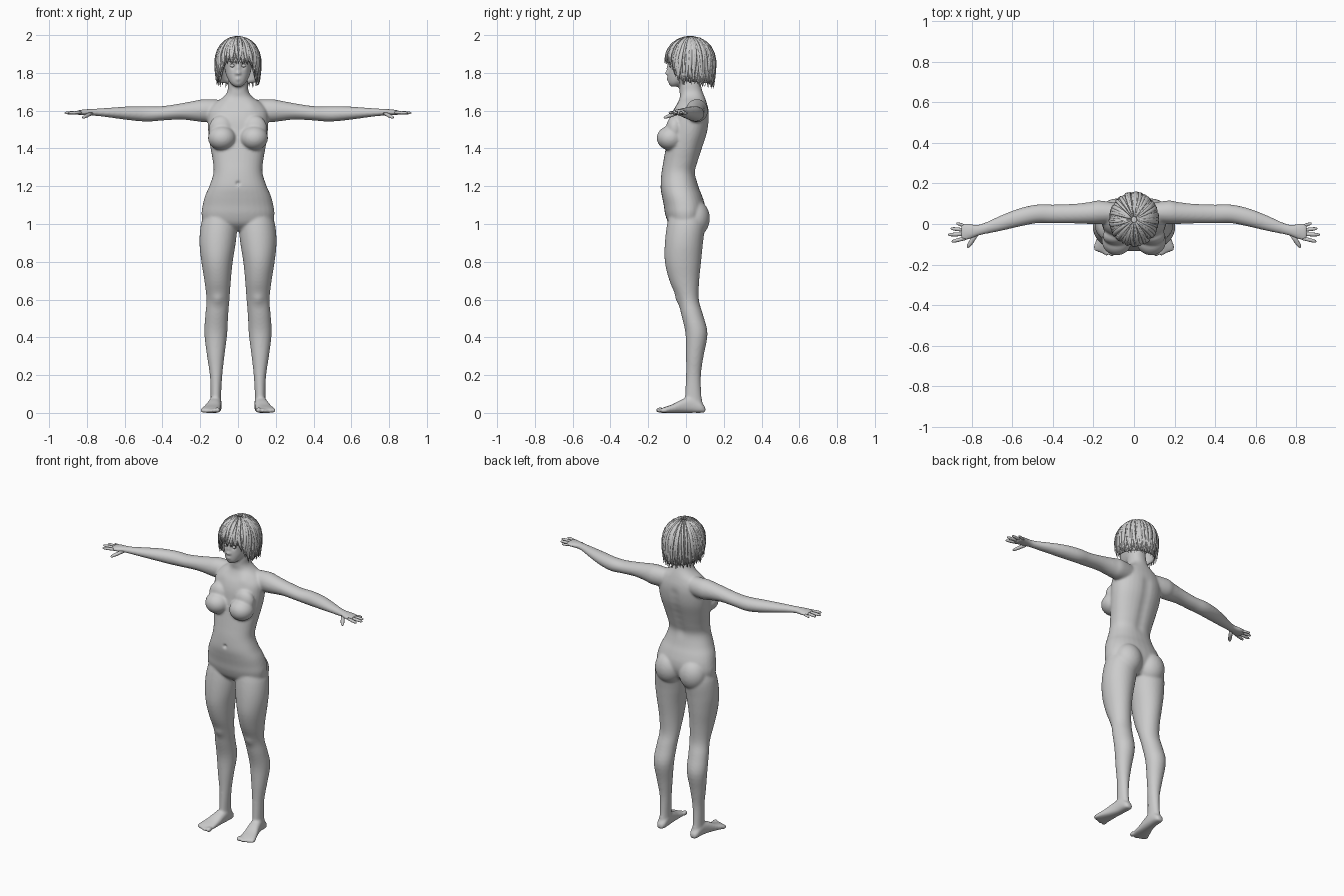
import bpy, bmesh, math, random
from mathutils import Vector, Matrix

random.seed(4)
cube = bpy.data.objects.get("Cube")
if cube:
    bpy.data.objects.remove(cube)

clay = bpy.data.materials.new("grey_clay")
clay.use_nodes = True
clay.diffuse_color = (0.6, 0.6, 0.6, 1)
clay.node_tree.nodes["Principled BSDF"].inputs["Base Color"].default_value = (0.6, 0.6, 0.6, 1)

X, Y, Z = Vector((1, 0, 0)), Vector((0, 1, 0)), Vector((0, 0, 1))
SIDES = (1, -1)


def spline(keys, steps=4):
    """Smooth curve through rows of numbers."""
    out = []
    for i in range(len(keys) - 1):
        a, b, c, d = (keys[max(i - 1, 0)], keys[i], keys[i + 1], keys[min(i + 2, len(keys) - 1)])
        for k in range(steps):
            t = k / steps
            out.append([q + t * (r - p) / 2 + t * t * (p - 2.5 * q + 2 * r - s / 2)
                        + t ** 3 * (s - p + 3 * (q - r)) / 2
                        for p, q, r, s in zip(a, b, c, d)])
    return out + [list(keys[-1])]


def ring(centre, u, v, n=32, power=1.0):
    pts = []
    for i in range(n):
        a = math.tau * i / n
        c, s = math.cos(a), math.sin(a)
        pts.append(Vector(centre) + u * math.copysign(abs(c) ** power, c)
                   + v * math.copysign(abs(s) ** power, s))
    return pts


def loft(bm, rings):
    rows = [[bm.verts.new(p) for p in r] for r in rings]
    n = len(rows[0])
    faces = [bm.faces.new(rows[0][::-1]), bm.faces.new(rows[-1])]
    for a, b in zip(rows, rows[1:]):
        faces += [bm.faces.new((a[i], a[(i + 1) % n], b[(i + 1) % n], b[i])) for i in range(n)]
    bmesh.ops.recalc_face_normals(bm, faces=faces)


def ball(bm, centre, radii):
    m = Matrix.Translation(centre) @ Matrix.Diagonal((*radii, 1))
    bmesh.ops.create_uvsphere(bm, u_segments=32, v_segments=20, radius=1, matrix=m)


def upright(bm, rows, power):
    """Rows: height, inner x, outer x, front y, back y."""
    loft(bm, [ring(((a + b) / 2, (f + k) / 2, z), X * (b - a) / 2, Y * (k - f) / 2, 32, power)
              for z, a, b, f, k in spline(rows)])


def finish(bm, name):
    me = bpy.data.meshes.new(name)
    bm.to_mesh(me)
    bm.free()
    me.materials.append(clay)
    me.shade_smooth()
    ob = bpy.data.objects.new(name, me)
    bpy.context.collection.objects.link(ob)
    return ob


# Torso and neck: height, half width, front, back
body = bmesh.new()
torso = [(.965, .09, -.05, .05), (1, .175, -.09, .08), (1.05, .193, -.11, .1),
         (1.1, .187, -.118, .1), (1.15, .174, -.128, .085), (1.2, .152, -.135, .065),
         (1.27, .13, -.13, .05), (1.33, .133, -.12, .065), (1.4, .145, -.108, .087),
         (1.48, .157, -.095, .113), (1.55, .16, -.085, .123), (1.6, .155, -.068, .12),
         (1.64, .125, -.045, .11), (1.67, .08, -.033, .1), (1.7, .057, -.034, .088),
         (1.74, .053, -.034, .078), (1.8, .05, -.02, .07)]
upright(body, [(z, -w, w, f, k) for z, w, f, k in torso], .9)

# Head
head = [(1.727, .018, -.08, -.045), (1.745, .04, -.093, 0), (1.78, .06, -.097, .06),
        (1.82, .071, -.096, .1), (1.87, .077, -.1, .125), (1.92, .075, -.088, .125),
        (1.955, .055, -.06, .09), (1.972, .02, 0, .04)]
upright(body, [(z, -w, w, f, k) for z, w, f, k in head], .95)

leg = [(1.08, .02, .165, -.08, .08), (1, .004, .196, -.1, .1), (.9, .012, .204, -.112, .09),
       (.8, .028, .194, -.112, .08), (.7, .038, .178, -.088, .07), (.6, .045, .167, -.045, .068),
       (.52, .052, .173, -.025, .09), (.42, .057, .178, -.003, .114), (.3, .072, .164, 0, .093),
       (.2, .083, .149, 0, .079), (.1, .089, .145, -.005, .081), (.04, .089, .145, -.01, .09),
       (.012, .095, .14, 0, .09)]
# Foot: y, centre x, half width, height
foot = [(.103, .117, .016, .03), (.08, .117, .029, .055), (.03, .119, .033, .085),
        (-.02, .127, .038, .072), (-.07, .138, .046, .046), (-.11, .147, .052, .032),
        (-.135, .149, .048, .022)]
# Arm and palm: x, y, z, depth radius, height radius
arm = [(.06, .055, 1.6, .045, .055), (.17, .058, 1.6, .058, .061), (.22, .054, 1.599, .054, .055),
       (.3, .051, 1.596, .048, .043), (.4, .05, 1.586, .046, .038), (.48, .05, 1.583, .046, .041),
       (.57, .031, 1.586, .045, .037), (.66, .003, 1.589, .038, .028), (.73, -.02, 1.591, .029, .021),
       (.77, -.031, 1.592, .028, .018), (.81, -.037, 1.591, .038, .016), (.84, -.04, 1.59, .042, .013),
       (.853, -.041, 1.59, .036, .01)]

for s in SIDES:
    # Legs and feet
    upright(body, [(z, a * s, b * s, f, k) for z, a, b, f, k in leg], 1)
    loft(body, [ring((s * x, y, h / 2), X * w, Z * h / 2, 32, .8) for y, x, w, h in spline(foot)])
    ball(body, (s * .108, -.138, .015), (.016, .024, .015))
    for i in range(4):
        ball(body, (s * (.134 + .018 * i), -.139 + .008 * i, .011), (.0105, .02, .011))
    # Arms
    loft(body, [ring((s * x, y, z), Y * a, Z * b) for x, y, z, a, b in spline(arm)])
    # Chest and seat volumes
    ball(body, (s * .085, -.082, 1.455), (.074, .073, .065))
    ball(body, (s * .088, -.06, 1.505), (.066, .045, .07))
    ball(body, (s * .085, .047, 1.03), (.086, .079, .098))

# Merge the volumes into one skin
body = finish(body, "body")
bpy.context.view_layer.objects.active = body
body.select_set(True)
merge = body.modifiers.new("merge", "REMESH")
merge.mode = "VOXEL"
merge.voxel_size = .0065
soften = body.modifiers.new("soften", "SMOOTH")
soften.factor = .5
soften.iterations = 9
for m in ("merge", "soften"):
    bpy.ops.object.modifier_apply(modifier=m)

# Soft dents and bumps: centre, radius, push along y
bumps = [((0, -.1, 1.825), .013, -.008), ((0, -.102, 1.8), .012, -.018),
         ((0, -.1, 1.767), .013, -.007), ((0, -.1, 1.782), .008, .003),
         ((0, -.1, 1.75), .009, .003), ((0, -.135, 1.215), .01, .012)]
for s in SIDES:
    bumps += [((s * .029, -.095, 1.838), .016, .011), ((s * .107, -.045, .6), .03, -.008),
              ((s * .012, -.098, 1.797), .007, -.006), ((s * .075, -.055, 1.635), .03, -.006)]
bumps += [((0, .06 + .03 * i / 3, 1.28 + .045 * i), .03, -.006) for i in range(7)]
bumps = [(Vector(c), r, d) for c, r, d in bumps]
for v in body.data.vertices:
    p = v.co.copy()
    for c, r, d in bumps:
        if abs(p.z - c.z) < 3 * r:
            v.co.y += d * math.exp(-(p - c).length_squared / r ** 2)
    v.co.z = max(v.co.z, 0)
body.data.shade_smooth()

# Fingers and thumbs: base, tip, radius
fingers = [((.832, -.07), (.9, -.087), 1.59, .0095), ((.838, -.05), (.918, -.053), 1.59, .0098),
           ((.836, -.03), (.905, -.022), 1.59, .0093), ((.826, -.012), (.877, .004), 1.588, .008)]
for s, side in zip(SIDES, ("left", "right")):
    bm = bmesh.new()
    for base, tip, z, r in fingers + [((.778, -.05), (.822, -.117), 1.585, .0115)]:
        thumb = r > .011
        a = Vector((s * base[0], base[1], z))
        b = Vector((s * tip[0], tip[1], z - (.022 if thumb else .002)))
        across = (b - a).cross(Z).normalized()
        loft(bm, [ring(a.lerp(b, t), across * r * k, Z * r * k * .9, 12)
                  for t, k in ((0, 1), (.4, .95), (.52, 1), (.8, .85), (.93, .65), (1, .2))])
    finish(bm, side + "_fingers")
    # Eyes
    bm = bmesh.new()
    ball(bm, (s * .029, -.079, 1.838), (.014, .011, .009))
    finish(bm, side + "_eye")
    bm = bmesh.new()
    loft(bm, [ring((s * (.014 + .034 * t), -.097 + .014 * t * t, 1.855 + .006 * math.sin(2.4 * t)),
                   Y * .003, Z * .002, 8) for t in (0, .25, .5, .75, 1)])
    finish(bm, side + "_eyebrow")


# Hair
def hair_point(az, th, k):
    s = math.sin(min(th, math.pi / 2)) * (1 - .06 * max(0, th - 2))
    z = 1.86 + (.128 * k * math.cos(th) if th < math.pi / 2 else -.1 * (th - math.pi / 2))
    return Vector((.115 * k * s * math.sin(az), .022 - .128 * k * s * math.cos(az), z))


def hair_end(az):
    side = abs((az + math.pi) % math.tau - math.pi)
    t = min(1, max(0, (side - .5) / .75))
    return 1.55 + 1.1 * t * t * (3 - 2 * t) + .1 * max(0, side - 1.3)


bm = bmesh.new()
cols = 64
rows = [[bm.verts.new(hair_point(math.tau * i / cols, .05 + (hair_end(math.tau * i / cols) - .1) * t / 14, .95))
         for i in range(cols)] for t in range(15)]
bm.faces.new(rows[0])
for a, b in zip(rows, rows[1:]):
    for i in range(cols):
        bm.faces.new((a[i], b[i], b[(i + 1) % cols], a[(i + 1) % cols]))
bmesh.ops.recalc_face_normals(bm, faces=bm.faces)
finish(bm, "hair_cap").modifiers.new("thickness", "SOLIDIFY").thickness = .008

bm = bmesh.new()
count = 190
for j in range(count):
    az0 = math.tau * (j + random.random()) / count
    sway, k = random.uniform(-.25, .25), random.uniform(.96, 1.05)
    end = hair_end(az0 + sway) + random.uniform(-.15, .2)
    width = random.uniform(.007, .012)
    rings = []
    for i in range(11):
        t = i / 10
        az, th = az0 + sway * t * t, .12 + (end - .12) * t
        s = math.sin(min(th, math.pi / 2))
        out = Vector((s * math.sin(az), -s * math.cos(az), max(0, math.cos(th))))
        taper = min(1, .25 + s) * min(1, 3.2 * (1.03 - t))
        rings.append(ring(hair_point(az, th, k), Vector((math.cos(az), math.sin(az), 0)) * width * taper,
                          out * .005 * taper, 6))
    loft(bm, rings)
finish(bm, "hair_locks")
